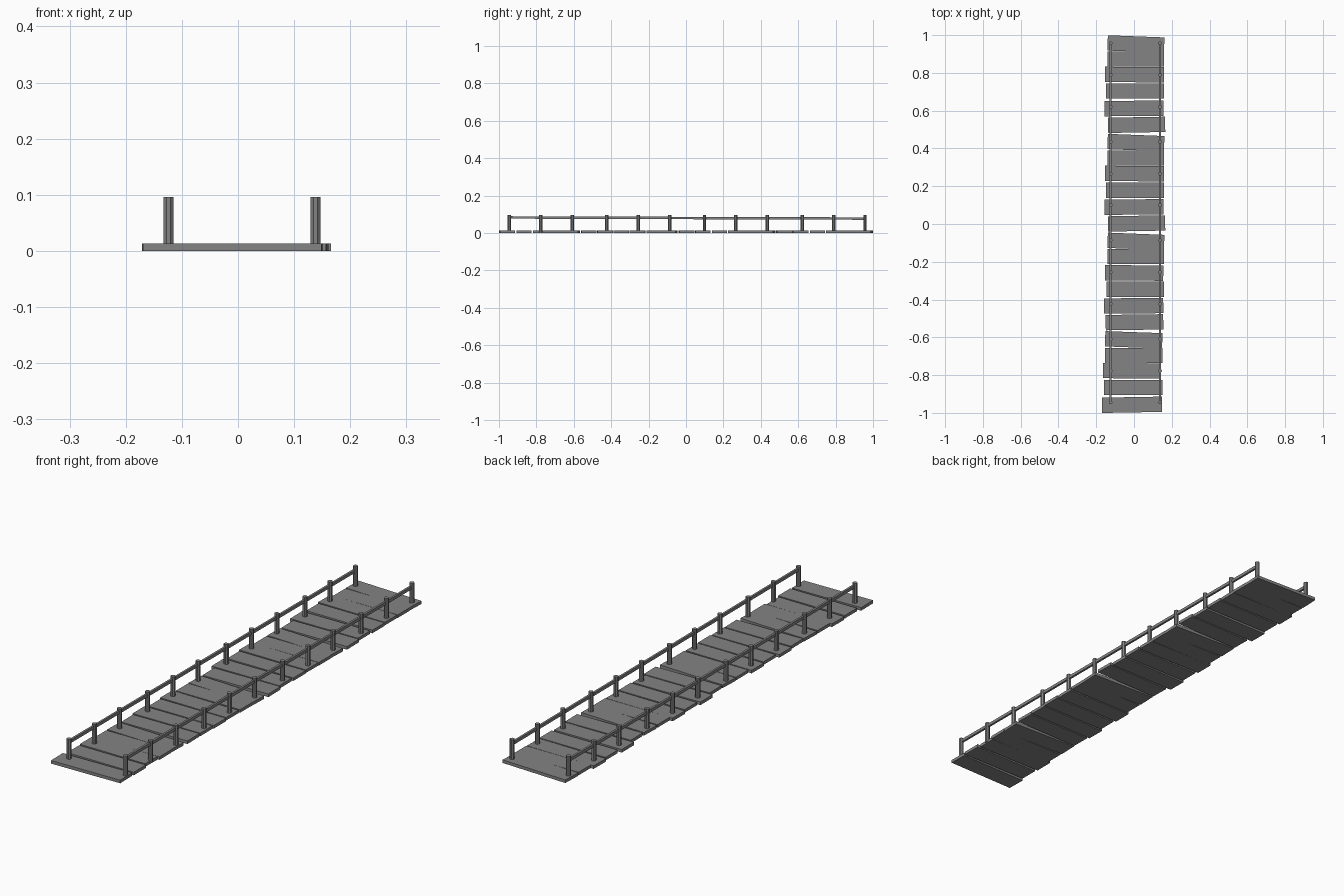
import bpy
import math
from mathutils import Vector

cube = bpy.data.objects.get("Cube")
if cube:
    bpy.data.objects.remove(cube, do_unlink=True)

# Single weathered grey
GREY = (0.23, 0.23, 0.23, 1.0)
mat = bpy.data.materials.new("weathered_grey")
mat.use_nodes = True
mat.diffuse_color = GREY
bsdf = mat.node_tree.nodes["Principled BSDF"]
bsdf.inputs["Base Color"].default_value = GREY
bsdf.inputs["Roughness"].default_value = 0.8

THICK = 0.013


def finish(name):
    obj = bpy.context.object
    obj.name = name
    obj.data.materials.append(mat)
    return obj


def box(name, center, size, turn=0.0):
    bpy.ops.mesh.primitive_cube_add(size=1, location=center, rotation=(0, 0, turn))
    obj = finish(name)
    obj.scale = size
    return obj


def beam(name, start, end, width, height):
    a, b = Vector(start), Vector(end)
    obj = box(name, (a + b) / 2, (width, (b - a).length, height))
    obj.rotation_euler.x = math.asin((b.z - a.z) / (b - a).length)
    return obj


# Deck planks, front to back: centre y, left end x, right end x, skew in degrees
planks = [
    (-.957, -.17, .148, 1), (-.866, -.16, .15, 0), (-.777, -.164, .142, -.5),
    (-.696, -.153, .15, 0), (-.613, -.153, .15, -2), (-.52, -.15, .155, .8),
    (-.433, -.158, .155, .5), (-.346, -.146, .158, 0), (-.259, -.153, .155, -.5),
    (-.172, -.14, .158, 0), (-.092, -.14, .16, -2.2), (.003, -.138, .165, 1),
    (.09, -.157, .156, .5), (.179, -.147, .16, 0), (.267, -.154, .158, -.5),
    (.349, -.14, .16, 0), (.431, -.14, .16, -2.2), (.525, -.137, .165, 1),
    (.612, -.157, .156, .5), (.704, -.147, .16, 0), (.791, -.154, .158, -.5),
    (.873, -.14, .16, 0), (.953, -.14, .16, -2.2),
]
for i, (y, x0, x1, skew) in enumerate(planks):
    box(f"plank_{i + 1}", ((x0 + x1) / 2, y, THICK / 2),
        (x1 - x0, 0.081, THICK), math.radians(skew))

# Handrails: posts in four groups of three, and a rail on each side
for side, x in (("right", -0.124), ("left", 0.138)):
    for group in range(4):
        for k in range(3):
            y = -0.945 + group * 0.522 + k * 0.168
            bpy.ops.mesh.primitive_cylinder_add(
                vertices=8, radius=0.0098, depth=0.092,
                location=(x, y, 0.05), rotation=(0, 0, math.pi / 8))
            finish(f"{side}_post_{group * 3 + k + 1}")
    beam(f"{side}_rail", (x, -0.945, 0.083), (x, 0.957, 0.077), 0.009, 0.013)
